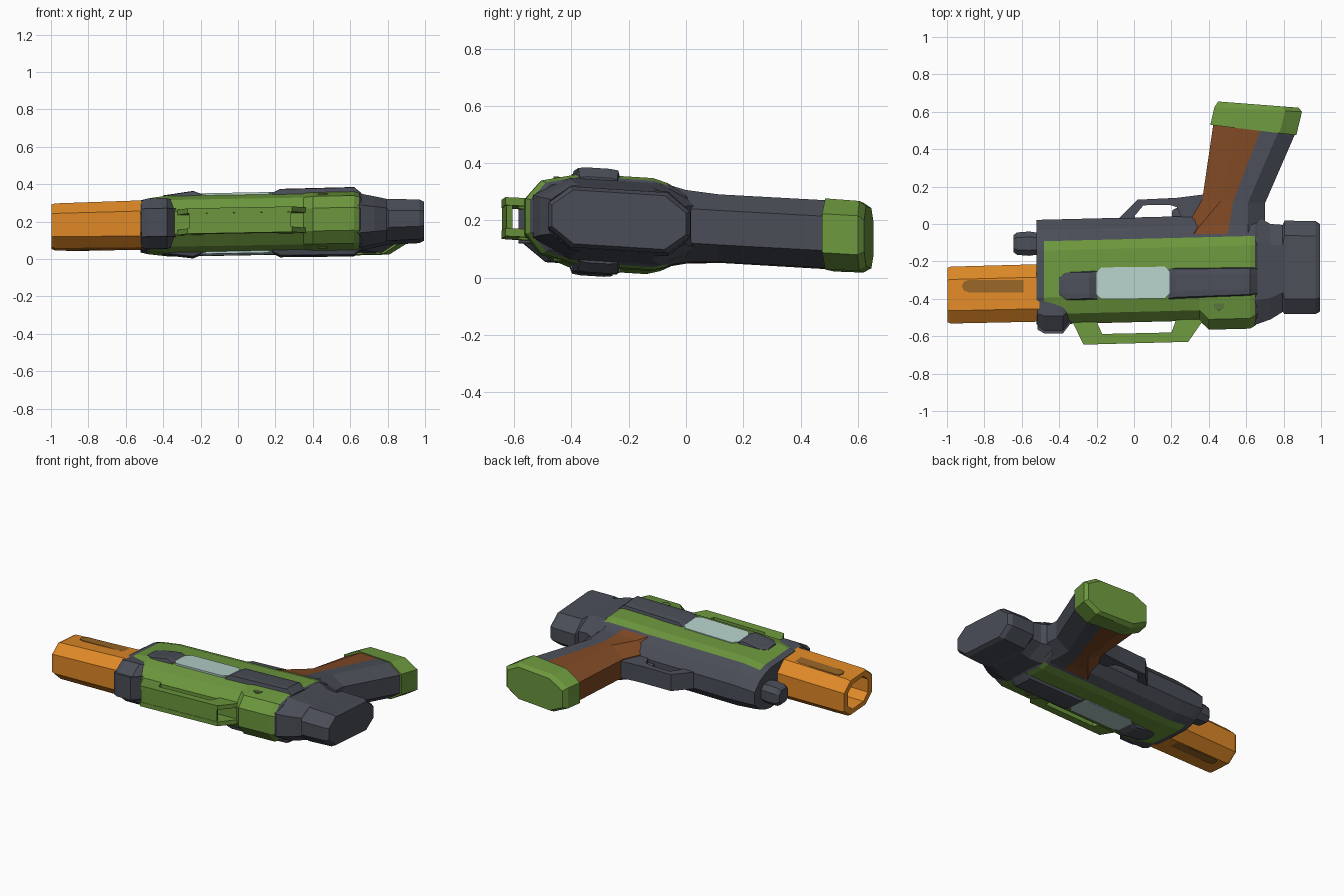
import bpy, bmesh, math

if "Cube" in bpy.data.objects:
    bpy.data.objects.remove(bpy.data.objects["Cube"])


def material(name, rgb):
    m = bpy.data.materials.new(name)
    m.diffuse_color = (*rgb, 1)
    m.use_nodes = True
    m.node_tree.nodes["Principled BSDF"].inputs["Base Color"].default_value = m.diffuse_color
    return m


DARK = material("dark_grey", (0.068, 0.075, 0.095))
GREEN = material("green", (0.15, 0.31, 0.047))
ORANGE = material("orange", (0.74, 0.25, 0.02))
BRONZE = material("dark_orange", (0.31, 0.13, 0.02))
BROWN = material("brown", (0.21, 0.065, 0.017))
GLASS = material("pale_blue", (0.46, 0.63, 0.59))
MOSS = material("dark_green", (0.10, 0.17, 0.045))


def place(p):
    """The model lies on a slightly tilted middle plane; h is the offset from it."""
    x, y, h = p
    return (x, y, 0.19 + 0.02 * x - 0.063 * (y + 0.35) + h)


def finish(name, bm, mats, rule=None):
    bmesh.ops.recalc_face_normals(bm, faces=bm.faces)
    if rule:
        for f in bm.faces:
            f.material_index = rule(f.calc_center_median())
    for v in bm.verts:
        v.co = place(v.co)
    me = bpy.data.meshes.new(name)
    bm.to_mesh(me)
    bm.free()
    for m in mats:
        me.materials.append(m)
    ob = bpy.data.objects.new(name, me)
    bpy.context.collection.objects.link(ob)
    return ob


def loft(name, rings, mats, rule=None, caps=True, closed=False):
    bm = bmesh.new()
    vs = [[bm.verts.new(p) for p in r] for r in rings]
    n = len(vs[0])
    pairs = list(zip(vs, vs[1:])) + ([(vs[-1], vs[0])] if closed else [])
    for a, b in pairs:
        for i in range(n):
            j = (i + 1) % n
            bm.faces.new((a[i], a[j], b[j], b[i]))
    if caps and not closed:
        bm.faces.new(vs[0])
        bm.faces.new(vs[-1])
    return finish(name, bm, mats, rule)


def slab(name, outline, h0, h1, mat, chamfer=0.0, both=False):
    """Outline in x, y between h0 and h1; 'both' adds the mirrored copy."""
    bm = bmesh.new()
    for s in ((1, -1) if both else (1,)):
        lo = [bm.verts.new((x, y, s * h0)) for x, y in outline]
        hi = [bm.verts.new((x, y, s * h1)) for x, y in outline]
        n = len(lo)
        bm.faces.new(lo)
        bm.faces.new(hi)
        for i in range(n):
            j = (i + 1) % n
            bm.faces.new((lo[i], lo[j], hi[j], hi[i]))
    bmesh.ops.recalc_face_normals(bm, faces=bm.faces)
    if chamfer:
        top = h1 - 1e-5
        edges = [e for e in bm.edges if all(abs(v.co.z) > top for v in e.verts)]
        bmesh.ops.bevel(bm, geom=edges, offset=chamfer, segments=1, affect='EDGES')
    return finish(name, bm, [mat])


def mirror_ring(x, half):
    return [(x, y, h) for y, h in half] + [(x, y, -h) for y, h in reversed(half)]


def oct_x(x, y0, y1, h, fy=0.55, fh=0.52):
    """Octagon across x; fy and fh are the flat fractions."""
    c, r = (y0 + y1) / 2, (y1 - y0) / 2
    return mirror_ring(x, [(c + r, h * fh), (c + r * fy, h), (c - r * fy, h), (c - r, h * fh)])


def pill(x0, x1, y0, y1, n=4):
    r, c = (y1 - y0) / 2, (y0 + y1) / 2
    pts = []
    for xc, a0 in ((x1 - r, -90), (x0 + r, 90)):
        for i in range(n + 1):
            a = math.radians(a0 + 180 * i / n)
            pts.append((xc + r * math.cos(a), c + r * math.sin(a)))
    return pts


# Main body with green side shell
HALF = [(0.035, 0.05), (-0.02, 0.112), (-0.08, 0.143), (-0.13, 0.157),
        (-0.38, 0.157), (-0.47, 0.125), (-0.525, 0.06)]


def body_ring(x, k, drop):
    half = [(y + 0.025 * x - (drop if y < -0.45 else 0), h * k) for y, h in HALF]
    return mirror_ring(x, half)


def body_rule(c):
    y = c.y - 0.025 * c.x
    if c.x < -0.485 or c.x > 0.649 or y > -0.085:
        return 0
    return 0 if (c.x < -0.35 and y < -0.44) else 1


loft("main_body", [body_ring(*s) for s in (
    (-0.52, 0.84, 0), (-0.48, 0.9, 0), (-0.36, 1, 0), (0.35, 1, 0),
    (0.40, 1.02, 0.05), (0.62, 1.02, 0.05), (0.648, 0.96, 0.035), (0.66, 0.9, 0.02))],
    [DARK, GREEN], body_rule)

# Front collar under the sight end
slab("front_collar", [(-0.515, -0.42), (-0.515, -0.565), (-0.48, -0.585), (-0.38, -0.585),
                      (-0.33, -0.52), (-0.33, -0.42)], -0.075, 0.075, DARK)
loft("front_collar_cheeks", [oct_x(-0.515, -0.56, -0.2, 0.125), oct_x(-0.48, -0.575, -0.2, 0.135),
                             oct_x(-0.38, -0.575, -0.2, 0.135), oct_x(-0.33, -0.52, -0.2, 0.12)], [DARK])

# Hollow barrel
loft("barrel", [oct_x(-0.50, -0.522, -0.215, 0.128), oct_x(-0.98, -0.532, -0.228, 0.12),
                oct_x(-0.998, -0.525, -0.235, 0.113), oct_x(-0.998, -0.485, -0.275, 0.083),
                oct_x(-0.60, -0.475, -0.265, 0.083)], [ORANGE])
slab("barrel_stripe", pill(-0.92, -0.55, -0.365, -0.30), 0.118, 0.1265, BRONZE, both=True)

# Small rod under the barrel
loft("guide_rod", [oct_x(-0.645, -0.15, -0.06, 0.045), oct_x(-0.625, -0.165, -0.045, 0.058),
                   oct_x(-0.56, -0.17, -0.04, 0.062), oct_x(-0.49, -0.16, -0.05, 0.052)], [DARK])

# Raised side slot pieces and window
for s, side in ((1, "upper"), (-1, "lower")):
    for name, stations in (
            ("slot_front", ((-0.40, 0.158, 0.045), (-0.36, 0.162, 0.072), (-0.24, 0.178, 0.07), (-0.195, 0.16, 0.075))),
            ("slot_rear", ((0.185, 0.16, 0.08), (0.225, 0.18, 0.075), (0.62, 0.183, 0.07), (0.66, 0.15, 0.065)))):
        rings = []
        for x, h, w in stations:
            c = -0.322 + 0.025 * x
            rings.append([(x, c - w - 0.015, s * 0.12), (x, c - w, s * (h - 0.004)), (x, c - w * 0.6, s * h),
                          (x, c + w * 0.6, s * h), (x, c + w, s * (h - 0.004)), (x, c + w + 0.015, s * 0.12)])
        loft(f"{name}_{side}", rings, [DARK])
slab("side_window", [(-0.20, -0.375), (-0.175, -0.402), (0.165, -0.398), (0.19, -0.37), (0.19, -0.255),
                     (0.165, -0.228), (-0.175, -0.232), (-0.20, -0.26)], 0.15, 0.162, GLASS, both=True)
slab("side_screw", pill(0.425, 0.485, -0.462, -0.41, 3), 0.12, 0.147, MOSS, both=True)

# Top rail: two side frames and a thin bridge
slab("rail_frame", [(-0.34, -0.50), (-0.27, -0.645), (0.29, -0.63), (0.38, -0.50), (0.23, -0.50),
                    (0.20, -0.58), (-0.17, -0.588), (-0.21, -0.50)], 0.04, 0.068, GREEN, both=True)
slab("rail_bridge", [(-0.262, -0.642), (0.283, -0.627), (0.275, -0.605), (-0.255, -0.617)],
     -0.045, 0.045, GREEN)

# Rear block
loft("rear_block", [oct_x(0.60, -0.535, 0.05, 0.145), oct_x(0.66, -0.535, 0.04, 0.142),
                    oct_x(0.73, -0.51, 0.0, 0.128), oct_x(0.795, -0.47, -0.005, 0.115),
                    oct_x(0.805, -0.482, 0.018, 0.112, 0.68, 0.4), oct_x(0.97, -0.482, 0.016, 0.106, 0.68, 0.4),
                    oct_x(0.995, -0.468, 0.0, 0.094, 0.68, 0.4)], [DARK])


# Grip with brown front panel
def grip_ring(y0, y1, x0, x1, split, h, f=0.06, cf=0.12, cb=0.09):
    half = [(x0, f), (x0 + cf, h), (split, h), (x1 - cb, h), (x1, f)]
    pts = [(x, y0 + (y1 - y0) * (x - x0) / (x1 - x0), h) for x, h in half]
    return pts + [(x, y, -h) for x, y, h in reversed(pts)]


SPLIT = [(-0.05, 0.50), (0.12, 0.53), (0.51, 0.68)]


def grip_rule(c):
    (ya, xa), (yb, xb) = (SPLIT[0], SPLIT[1]) if c.y < 0.12 else (SPLIT[1], SPLIT[2])
    return 1 if c.x < xa + (xb - xa) * (c.y - ya) / (yb - ya) else 0


loft("grip", [grip_ring(-0.055, -0.05, 0.27, 0.70, 0.50, 0.138, cf=0.05),
              grip_ring(0.0, 0.0, 0.29, 0.70, 0.51, 0.126, cf=0.07),
              grip_ring(0.13, 0.11, 0.365, 0.70, 0.53, 0.118, cf=0.10),
              grip_ring(0.54, 0.49, 0.425, 0.865, 0.68, 0.118)], [DARK, BROWN], grip_rule)
loft("grip_cap", [grip_ring(0.53, 0.475, 0.408, 0.868, 0.66, 0.124, 0.068, 0.11),
                  grip_ring(0.625, 0.60, 0.43, 0.898, 0.67, 0.122, 0.068, 0.11),
                  grip_ring(0.655, 0.622, 0.45, 0.88, 0.67, 0.105, 0.055, 0.10)], [GREEN])

# Trigger guard and trigger
slab("trigger_guard", [(-0.09, 0.0), (-0.085, 0.025), (0.02, 0.13), (0.23, 0.14), (0.39, 0.16), (0.39, 0.0),
                       (0.27, 0.0), (0.23, 0.09), (0.19, 0.102), (0.05, 0.10), (0.005, 0.045), (0.0, 0.0)],
     -0.055, 0.055, DARK)
slab("trigger", [(0.20, 0.0), (0.205, 0.075), (0.235, 0.09), (0.29, 0.0)], -0.03, 0.03, DARK)
